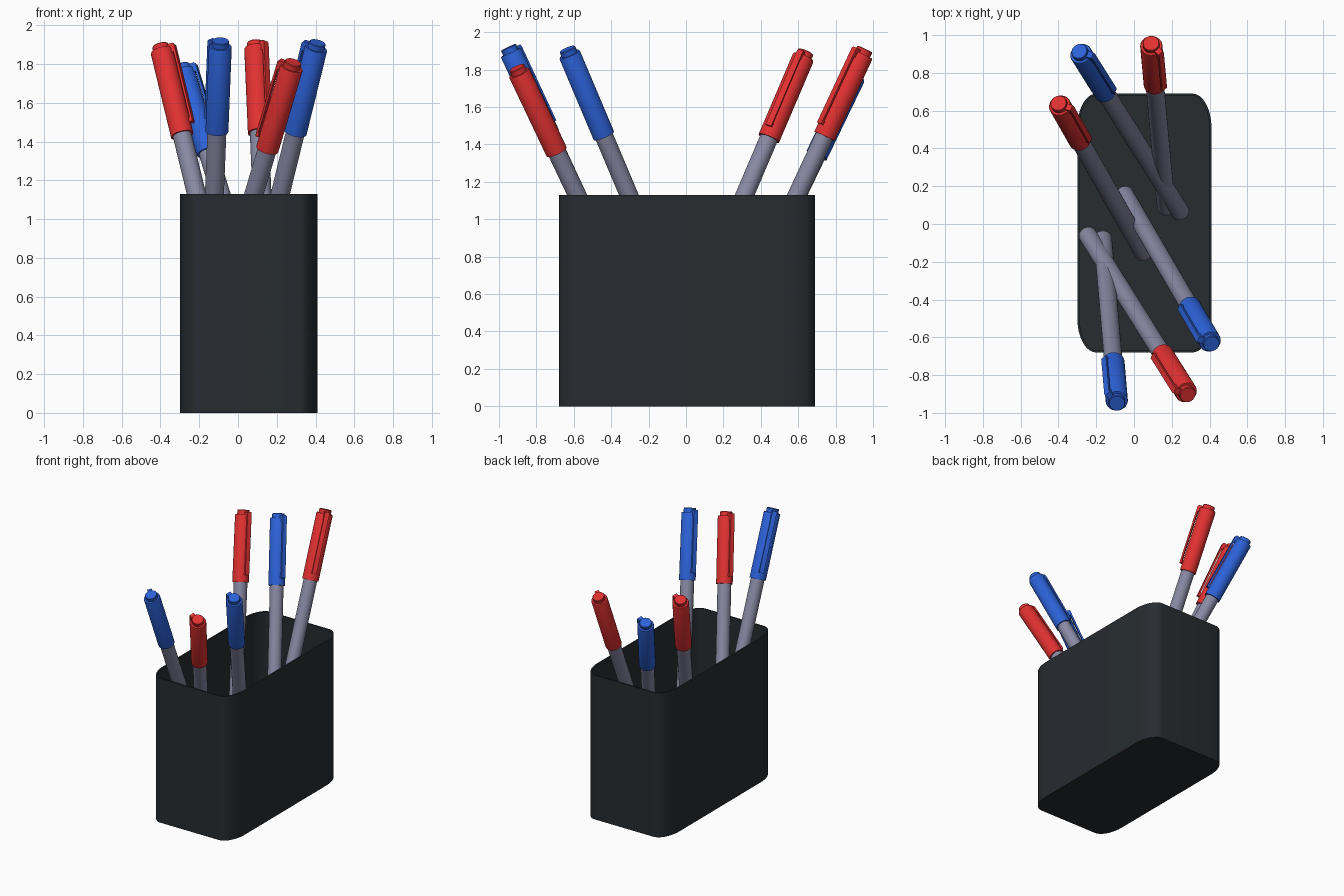
import bpy, bmesh, math
from mathutils import Vector, Matrix

if "Cube" in bpy.data.objects:
    bpy.data.objects.remove(bpy.data.objects["Cube"])


def material(name, rgb):
    m = bpy.data.materials.new(name)
    m.diffuse_color = (*rgb, 1)
    m.use_nodes = True
    m.node_tree.nodes["Principled BSDF"].inputs["Base Color"].default_value = m.diffuse_color
    return m


BLACK = material("black", (0.02, 0.025, 0.03))
GREY = material("barrel_grey", (0.25, 0.25, 0.37))
RED = material("red", (0.75, 0.03, 0.03))
BLUE = material("blue", (0.025, 0.12, 0.68))


def finish(name, bm, mat, matrix=None):
    bmesh.ops.recalc_face_normals(bm, faces=bm.faces)
    me = bpy.data.meshes.new(name)
    bm.to_mesh(me)
    bm.free()
    ob = bpy.data.objects.new(name, me)
    bpy.context.collection.objects.link(ob)
    me.materials.append(mat)
    if matrix:
        ob.matrix_world = matrix
    bpy.ops.object.select_all(action='DESELECT')
    ob.select_set(True)
    bpy.context.view_layer.objects.active = ob
    bpy.ops.object.shade_smooth_by_angle(angle=math.radians(35))
    return ob


def lathe(profile, steps=32):
    bm = bmesh.new()
    vs = [bm.verts.new((r, 0, z)) for r, z in profile]
    es = [bm.edges.new(p) for p in zip(vs, vs[1:])]
    bmesh.ops.spin(bm, geom=vs + es, cent=(0, 0, 0), axis=(0, 0, 1),
                   angle=math.tau, steps=steps)
    bmesh.ops.remove_doubles(bm, verts=bm.verts, dist=1e-5)
    return bm


# Holder: thin-walled box with elliptical corners
def outline(inset, z):
    hx, hy, rx, ry = 0.355 - inset, 0.685 - inset, 0.10 - inset, 0.18 - inset
    pts = []
    for q, (sx, sy) in enumerate([(1, 1), (-1, 1), (-1, -1), (1, -1)]):
        for i in range(13):
            a = (q + i / 12) * math.pi / 2
            pts.append((0.055 + sx * (hx - rx) + rx * math.cos(a),
                        0.005 + sy * (hy - ry) + ry * math.sin(a), z))
    return pts


bm = bmesh.new()
rings = [[bm.verts.new(p) for p in outline(i, z)]
         for i, z in ((0, 0), (0, 1.13), (0.012, 1.13), (0.012, 0.015))]
for a, b in zip(rings, rings[1:]):
    for i in range(len(a)):
        j = (i + 1) % len(a)
        bm.faces.new((a[i], a[j], b[j], b[i]))
bm.faces.new(rings[0])
bm.faces.new(rings[-1])
finish("holder", bm, BLACK)


def pen(label, mat, base, top):
    base, top = Vector(base), Vector(top)
    axis = (top - base).normalized()
    length = (top - base).length
    # local x points to the upper side of the leaning pen, turned to the clip
    up = (Vector((0, 0, 1)) - axis * axis.z).normalized()
    x = Matrix.Rotation(math.radians(40), 3, axis) @ up
    y = axis.cross(x)
    m = Matrix((x, y, axis)).transposed().to_4x4()
    m.translation = base
    cap = length - 0.515
    # Barrel
    finish("barrel_" + label, lathe([(0, 0), (0.049, 0), (0.049, cap + 0.1), (0, cap + 0.1)]), GREY, m)
    # Cap with end button
    prof = [(0.049, 0), (0.059, 0), (0.059, 0.478), (0.056, 0.484),
            (0.044, 0.484), (0.044, 0.511), (0.041, 0.515), (0, 0.515)]
    finish("cap_" + label, lathe([(r, z + cap) for r, z in prof]), mat, m)
    # Clip: hooked strip standing off the cap
    bm = bmesh.new()
    prof = [(0.035, 0.50), (0.072, 0.50), (0.078, 0.49), (0.078, 0.05), (0.060, 0.05),
            (0.060, 0.07), (0.066, 0.075), (0.066, 0.45), (0.035, 0.45)]
    f = bm.faces.new([bm.verts.new((r, -0.017, z + cap)) for r, z in prof])
    ext = bmesh.ops.extrude_face_region(bm, geom=[f])["geom"]
    bmesh.ops.translate(bm, vec=(0, 0.034, 0),
                        verts=[v for v in ext if isinstance(v, bmesh.types.BMVert)])
    finish("clip_" + label, bm, mat, m)


# Pens: three lean to the back, three to the front
pen("back_left", RED, (0.05, -0.15, 0.04), (-0.40, 0.64, 1.895))
pen("back_middle", BLUE, (0.245, 0.065, 0.03), (-0.29, 0.915, 1.79))
pen("back_right", RED, (0.17, 0.09, 0.05), (0.09, 0.957, 1.91))
pen("front_right", BLUE, (-0.05, 0.155, 0.04), (0.41, -0.635, 1.91))
pen("front_middle", RED, (-0.245, -0.06, 0.03), (0.285, -0.905, 1.81))
pen("front_left", BLUE, (-0.165, -0.08, 0.05), (-0.09, -0.95, 1.92))
